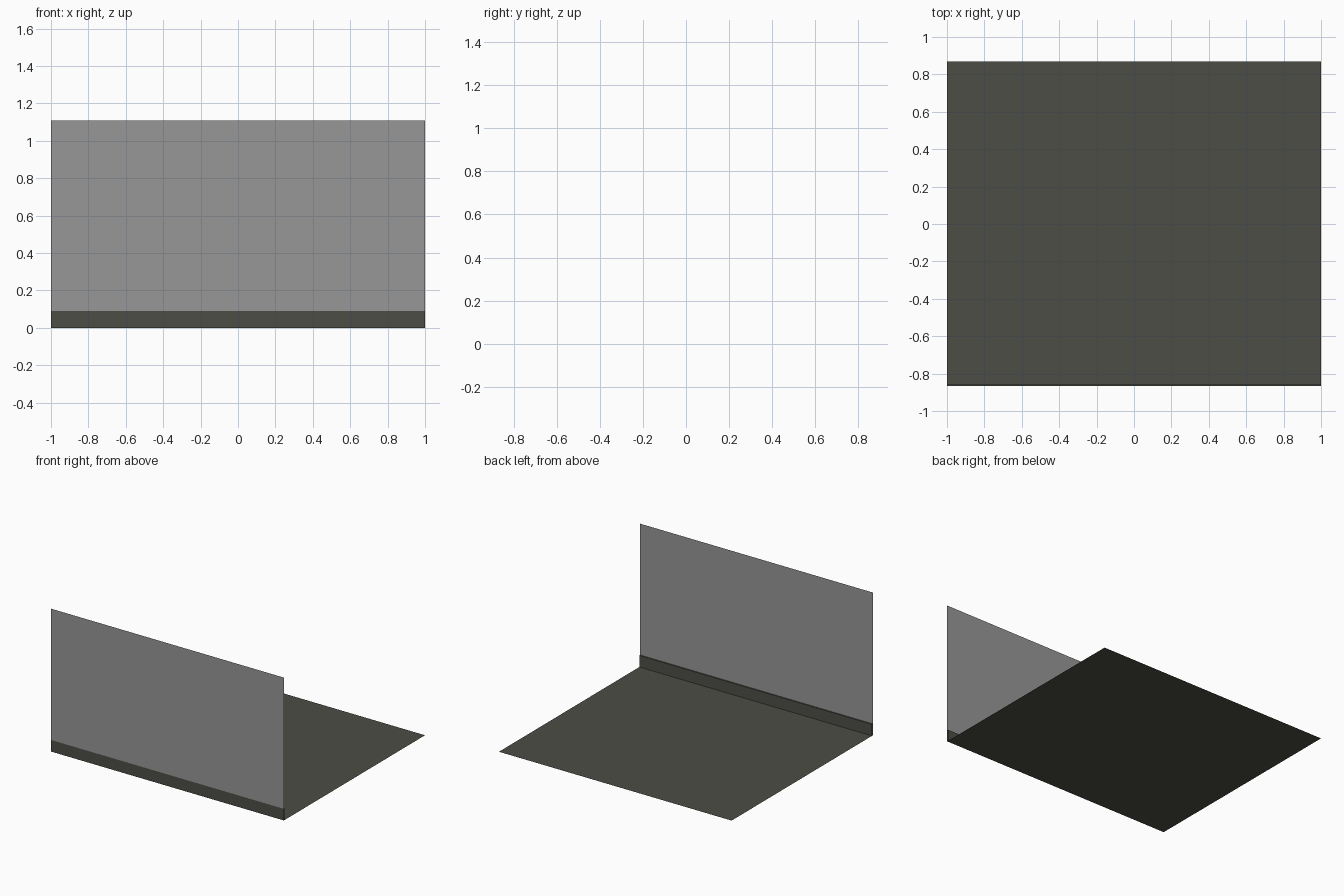
import bpy

if "Cube" in bpy.data.objects:
    bpy.data.objects.remove(bpy.data.objects["Cube"])


def material(name, rgb):
    m = bpy.data.materials.new(name)
    m.diffuse_color = (*rgb, 1)
    m.use_nodes = True
    m.node_tree.nodes["Principled BSDF"].inputs["Base Color"].default_value = m.diffuse_color
    return m


dark = material("dark floor grey", (0.075, 0.075, 0.062))
grey = material("wall grey", (0.31, 0.31, 0.31))

FRONT, BACK, INNER = -0.865, 0.868, -0.855
SKIRT, TOP = 0.09, 1.11


def strip(name, profile, mat):
    """Sweep an open (y, z) profile along x, without end caps."""
    verts = [(x, y, z) for y, z in profile for x in (-1, 1)]
    faces = [(2*i, 2*i + 1, 2*i + 3, 2*i + 2) for i in range(len(profile) - 1)]
    me = bpy.data.meshes.new(name)
    me.from_pydata(verts, [], faces)
    me.materials.append(mat)
    ob = bpy.data.objects.new(name, me)
    bpy.context.collection.objects.link(ob)


# Floor sheet, facing up
strip("floor", [(FRONT, 0), (BACK, 0)], dark)
# Skirting board: outer face, top ledge and inner face, open at the ends
strip("skirting_board", [(FRONT, 0), (FRONT, SKIRT), (INNER, SKIRT), (INNER, 0)], dark)
# Wall sheet above the skirting
strip("wall", [(FRONT, SKIRT), (FRONT, TOP)], grey)
